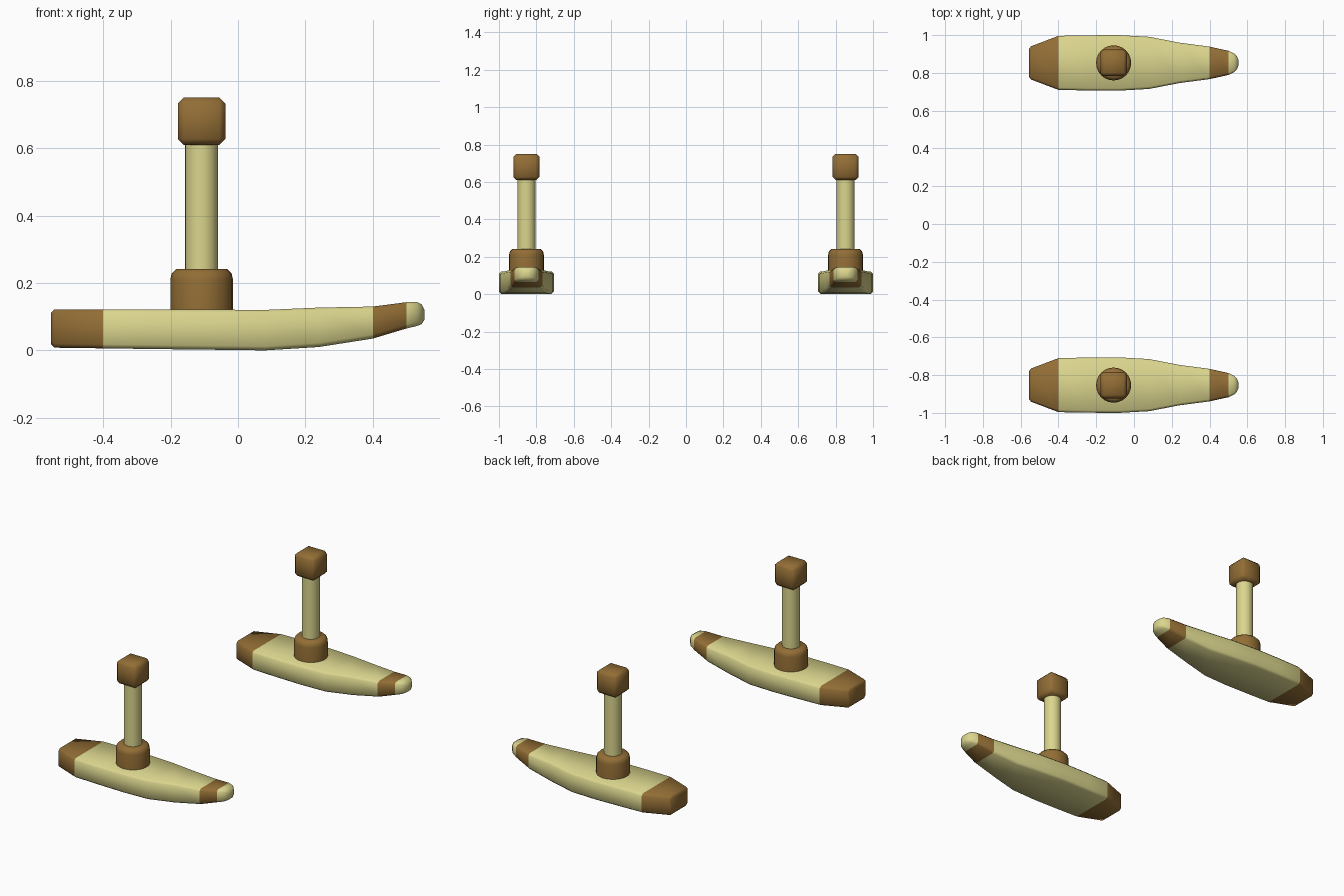
import bpy, bmesh, math

if "Cube" in bpy.data.objects:
    bpy.data.objects.remove(bpy.data.objects["Cube"])


def material(name, rgb):
    m = bpy.data.materials.new(name)
    m.diffuse_color = (*rgb, 1)
    m.use_nodes = True
    m.node_tree.nodes["Principled BSDF"].inputs["Base Color"].default_value = m.diffuse_color
    return m


CREAM = material("cream", (0.71, 0.67, 0.27))
BROWN = material("brown", (0.29, 0.155, 0.036))


def finish(name, bm, mats, angle=50):
    bmesh.ops.recalc_face_normals(bm, faces=bm.faces)
    me = bpy.data.meshes.new(name)
    bm.to_mesh(me)
    bm.free()
    for m in mats:
        me.materials.append(m)
    ob = bpy.data.objects.new(name, me)
    bpy.context.collection.objects.link(ob)
    bpy.ops.object.select_all(action='DESELECT')
    ob.select_set(True)
    bpy.context.view_layer.objects.active = ob
    bpy.ops.object.shade_smooth_by_angle(angle=math.radians(angle))
    return ob


# hull stations: x, half width, bottom z, top z
HULL = [(-0.555, 0.075, 0.018, 0.112), (-0.545, 0.088, 0.008, 0.122),
        (-0.40, 0.143, 0.006, 0.122), (-0.25, 0.146, 0.004, 0.122),
        (-0.08, 0.147, 0.002, 0.121), (0.08, 0.138, 0.0, 0.120),
        (0.24, 0.107, 0.010, 0.127), (0.40, 0.086, 0.035, 0.130),
        (0.50, 0.064, 0.065, 0.143), (0.53, 0.050, 0.072, 0.144),
        (0.545, 0.034, 0.078, 0.137), (0.553, 0.015, 0.090, 0.120)]


def hull(name, y):
    bm = bmesh.new()
    rings = []
    for x, w, a, b in HULL:
        c = min(0.012, w * 0.4, (b - a) * 0.3)
        pts = [(-w, a + c), (-w + c, a), (w - c, a), (w, a + c),
               (w, b - c), (w - c, b), (-w + c, b), (-w, b - c)]
        rings.append([bm.verts.new((x, y + p, z)) for p, z in pts])
    for r, s in zip(rings, rings[1:]):
        for i in range(8):
            j = (i + 1) % 8
            bm.faces.new((r[i], r[j], s[j], s[i]))
    bm.faces.new(rings[0])
    bm.faces.new(rings[-1])
    # brown stern and brown band behind the cream tip
    for f in bm.faces:
        x = f.calc_center_median().x
        f.material_index = int(x < -0.40 or 0.40 < x < 0.50)
    finish(name, bm, [CREAM, BROWN])


def lathe(name, x, y, profile, mat, n=24):
    bm = bmesh.new()
    rings = [[bm.verts.new((x + r * math.cos(2 * math.pi * i / n),
                            y + r * math.sin(2 * math.pi * i / n), z))
              for i in range(n)] for r, z in profile]
    for r, s in zip(rings, rings[1:]):
        for i in range(n):
            j = (i + 1) % n
            bm.faces.new((r[i], r[j], s[j], s[i]))
    bm.faces.new(rings[0])
    bm.faces.new(rings[-1])
    finish(name, bm, [mat])


def block(name, x, y, z, size, bevel, mat):
    bm = bmesh.new()
    bmesh.ops.create_cube(bm, size=size)
    bmesh.ops.translate(bm, verts=bm.verts, vec=(x, y, z))
    bmesh.ops.bevel(bm, geom=list(bm.edges), offset=bevel, segments=1,
                    affect='EDGES', profile=0.5)
    finish(name, bm, [mat])


PX = -0.108
for side, y in (("front", -0.853), ("back", 0.853)):
    hull(side + "_hull", y)
    lathe(side + "_collar", PX, y,
          [(0.093, 0.09), (0.093, 0.21), (0.089, 0.228), (0.076, 0.241)], BROWN)
    lathe(side + "_post", PX, y, [(0.049, 0.22), (0.049, 0.63)], CREAM)
    block(side + "_cap", PX, y, 0.68, 0.141, 0.018, BROWN)
